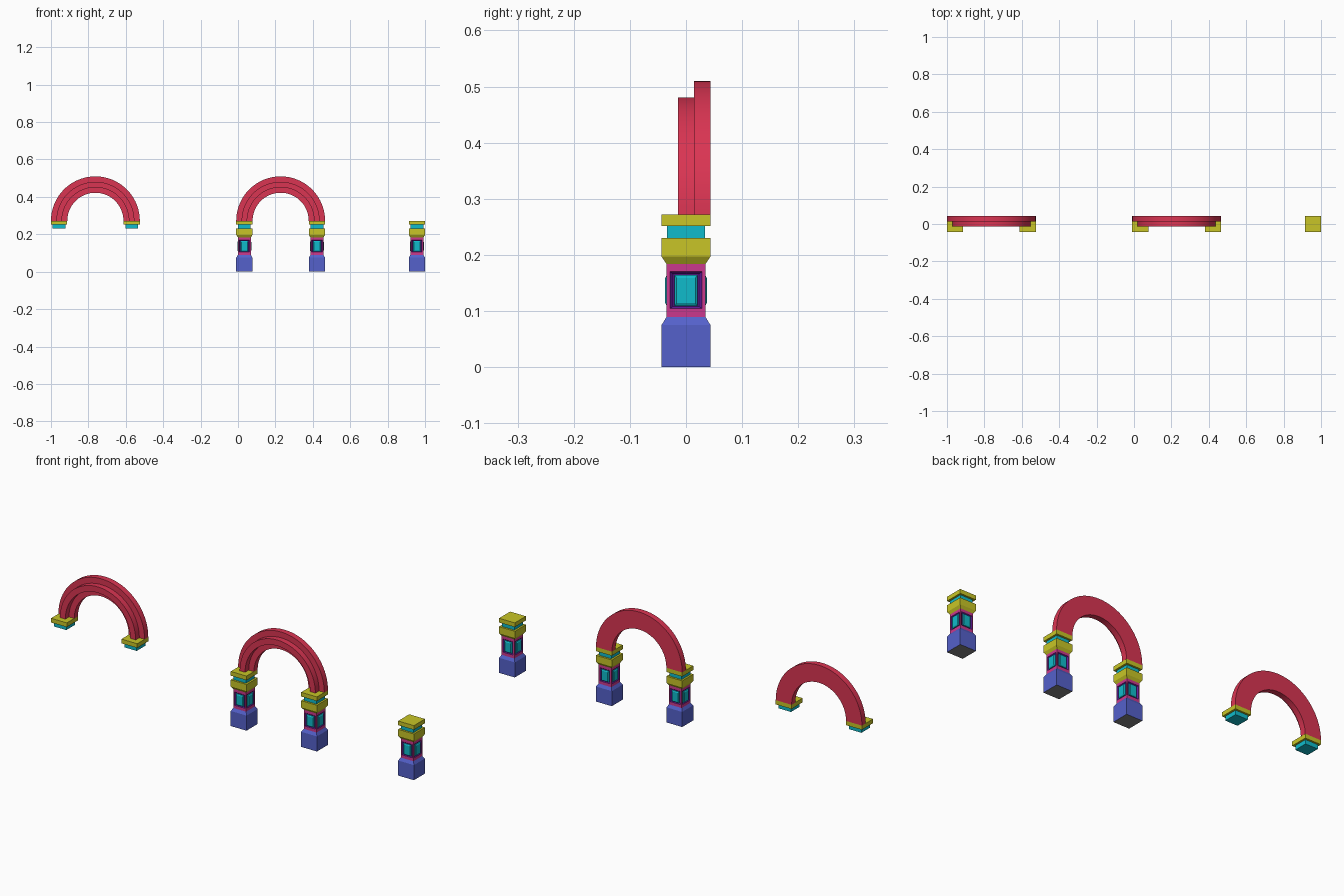
import bpy, bmesh, math

if "Cube" in bpy.data.objects:
    bpy.data.objects.remove(bpy.data.objects["Cube"])

S = 0.0435       # half width of caps and plinths
SPRING = 0.272   # height where arches start


def mat(name, rgb):
    m = bpy.data.materials.new(name)
    m.diffuse_color = (*rgb, 1)
    m.use_nodes = True
    m.node_tree.nodes["Principled BSDF"].inputs["Base Color"].default_value = m.diffuse_color
    return m


RED = mat("arch_red", (0.70, 0.035, 0.085))
YELLOW = mat("cap_yellow", (0.58, 0.56, 0.02))
CYAN = mat("panel_cyan", (0.005, 0.50, 0.60))
BLUE = mat("plinth_blue", (0.09, 0.12, 0.60))
PINK = mat("shaft_pink", (0.60, 0.04, 0.27))
PURPLE = mat("recess_purple", (0.12, 0.01, 0.32))
GREY = mat("underside_grey", (0.22, 0.22, 0.22))


def finish(bm, name, mats):
    bmesh.ops.recalc_face_normals(bm, faces=bm.faces)
    me = bpy.data.meshes.new(name)
    bm.to_mesh(me)
    bm.free()
    for m in mats:
        me.materials.append(m)
    ob = bpy.data.objects.new(name, me)
    bpy.context.collection.objects.link(ob)
    return ob


def square_stack(name, x, levels, mats, bottom_index=0):
    """Square block rising through (half width, z) levels."""
    bm = bmesh.new()
    rings = [[bm.verts.new((x + sx * h, sy * h, z))
              for sx, sy in ((-1, -1), (1, -1), (1, 1), (-1, 1))] for h, z in levels]
    for a, b in zip(rings, rings[1:]):
        for i in range(4):
            j = (i + 1) % 4
            bm.faces.new((a[i], a[j], b[j], b[i]))
    bm.faces.new(rings[0][::-1]).material_index = bottom_index
    bm.faces.new(rings[-1])
    return finish(bm, name, mats)


def shaft(x):
    """Shaft with a sunk frame and raised bevelled panel on all four sides."""
    # half width, bottom z, top z, distance from axis, material of band leading to it
    rings = [(0.035, 0.089, 0.184, 0.035, 0), (0.0285, 0.104, 0.170, 0.035, 0),
             (0.0235, 0.108, 0.166, 0.030, 1), (0.0205, 0.109, 0.164, 0.030, 1),
             (0.0205, 0.109, 0.164, 0.034, 2), (0.0165, 0.114, 0.159, 0.037, 2)]
    bm = bmesh.new()
    for k in range(4):
        c, s = round(math.cos(k * math.pi / 2)), round(math.sin(k * math.pi / 2))
        loops = []
        for h, z0, z1, d, _ in rings:
            pts = ((-h, z0), (h, z0), (h, z1), (-h, z1))
            loops.append([bm.verts.new((x + c * u + s * d, s * u - c * d, z)) for u, z in pts])
        for a, b, r in zip(loops, loops[1:], rings[1:]):
            for i in range(4):
                j = (i + 1) % 4
                bm.faces.new((a[i], a[j], b[j], b[i])).material_index = r[4]
        bm.faces.new(loops[-1]).material_index = 2
    bmesh.ops.remove_doubles(bm, verts=bm.verts, dist=1e-5)
    finish(bm, "shaft", [PINK, PURPLE, CYAN])


def impost(x):
    square_stack("impost_neck", x, [(0.034, 0.23), (0.034, 0.251)], [CYAN])
    square_stack("impost_cap", x, [(S, 0.251), (S, SPRING)], [YELLOW])


def pillar(x):
    square_stack("plinth", x, [(S, 0), (S, 0.075), (0.035, 0.089)], [BLUE, GREY], 1)
    shaft(x)
    square_stack("capital", x, [(0.035, 0.184), (S, 0.197), (S, 0.23)], [YELLOW])
    impost(x)


def arch(x, n=48):
    """Half-round sweep of a stepped section (radius, y)."""
    section = [(0.150, 0.0435), (0.150, 0.0145), (0.179, 0.0145), (0.179, -0.0145),
               (0.2085, -0.0145), (0.2085, 0.0145), (0.2375, 0.0145), (0.2375, 0.0435)]
    bm = bmesh.new()
    rings = []
    for i in range(n + 1):
        a = math.pi * i / n
        rings.append([bm.verts.new((x + r * math.cos(a), y, SPRING + r * math.sin(a)))
                      for r, y in section])
    m = len(section)
    for p, q in zip(rings, rings[1:]):
        for i in range(m):
            j = (i + 1) % m
            bm.faces.new((p[i], p[j], q[j], q[i]))
    bm.faces.new(rings[0])
    bm.faces.new(rings[-1])
    ob = finish(bm, "arch", [RED])
    bpy.context.view_layer.objects.active = ob
    ob.select_set(True)
    bpy.ops.object.shade_smooth_by_angle(angle=math.radians(30))
    ob.select_set(False)


# Left: arch on imposts only; middle: arch on pillars; right: lone pillar
for cx, support in ((-0.7625, impost), (0.228, pillar)):
    arch(cx)
    for side in (-1, 1):
        support(cx + side * 0.194)
pillar(1 - S)
